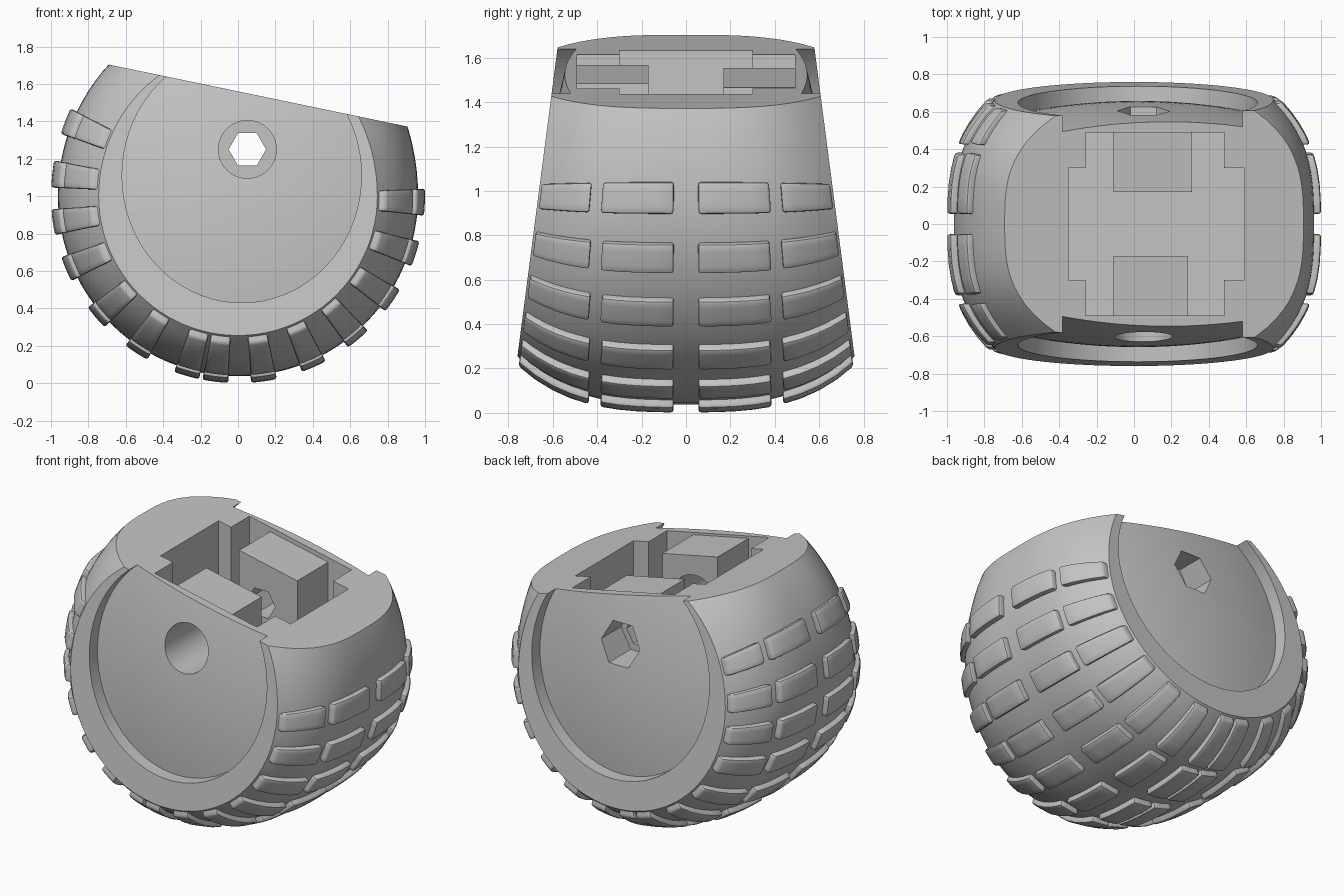
import bpy, bmesh
from math import sin, cos, pi, radians

if "Cube" in bpy.data.objects:
    bpy.data.objects.remove(bpy.data.objects["Cube"], do_unlink=True)

grey = bpy.data.materials.new("plain_grey")
grey.use_nodes = True
grey.diffuse_color = (0.55, 0.55, 0.55, 1)
grey.node_tree.nodes["Principled BSDF"].inputs["Base Color"].default_value = (0.55, 0.55, 0.55, 1)

CENTRE_Z = 1.0


def side_y(z):
    """Half width of the tapered wheel at a height."""
    return 0.76 - 0.13 * (z - 0.25)


def cut_z(x):
    """Height of the sloping top."""
    return 1.56 - 0.2075 * x


def crown(t):
    """Radius across the width, t from -1 to 1."""
    return 0.963 - 0.218 * abs(t) ** 3


def wheel_point(angle, t, lift=0.0):
    r = crown(t) + lift
    x, z = r * cos(angle), r * sin(angle)
    # The upper half is slightly taller, most of all on the low side
    z = CENTRE_Z + z * (1.05 + 0.1 * max(0, cos(angle)) if z > 0 else 1.0)
    return x, t * side_y(z), z


def make_object(name, bm):
    bmesh.ops.recalc_face_normals(bm, faces=bm.faces[:])
    mesh = bpy.data.meshes.new(name)
    bm.to_mesh(mesh)
    bm.free()
    mesh.materials.append(grey)
    obj = bpy.data.objects.new(name, mesh)
    bpy.context.collection.objects.link(obj)
    return obj


def skin(name, rings):
    """Closed surface through rings of points, with flat ends."""
    bm = bmesh.new()
    loops = [[bm.verts.new(p) for p in ring] for ring in rings]
    n = len(loops[0])
    for a, b in zip(loops, loops[1:]):
        for i in range(n):
            j = (i + 1) % n
            bm.faces.new((a[i], a[j], b[j], b[i]))
    bm.faces.new(loops[0])
    bm.faces.new(loops[-1])
    return make_object(name, bm)


def prism(name, outline, y0, y1):
    """Extrude an x-z outline between two y limits."""
    return skin(name, [[(x, y, z) for x, z in outline] for y in (y0, y1)])


def ellipse(cx, cz, rx, rz, n):
    return [(cx + rx * cos(2 * pi * i / n), cz + rz * sin(2 * pi * i / n)) for i in range(n)]


def rect(x0, x1, z0, z1):
    return [(x0, z0), (x1, z0), (x1, z1), (x0, z1)]


def recess_cutter(s):
    """Oval recess whose floor swells outward towards the middle."""
    rings = []
    for k in range(1, 11):
        q = k / 10
        depth = 0.02 + 0.065 * q * q
        rings.append([(x, s * (side_y(z) - depth), z)
                      for x, z in ellipse(0.02, 1.11, 0.64 * q, 0.68 * q, 72)])
    rings.append([(x, s * 1.2, z) for x, y, z in rings[-1]])
    return skin("recess_cutter", rings)


def activate(obj):
    bpy.ops.object.select_all(action='DESELECT')
    obj.select_set(True)
    bpy.context.view_layer.objects.active = obj


def carve(obj, cutters):
    activate(obj)
    for c in cutters:
        mod = obj.modifiers.new("carve", 'BOOLEAN')
        mod.operation = 'DIFFERENCE'
        mod.solver = 'EXACT'
        mod.object = c
        bpy.ops.object.modifier_apply(modifier=mod.name)


def smooth(obj, degrees=30):
    activate(obj)
    bpy.ops.object.shade_smooth_by_angle(angle=radians(degrees))


# Wheel body: crowned barrel with flat, tapered sides
SEG, ACROSS = 96, 24
body = skin("wheel_body", [[wheel_point(2 * pi * i / SEG, -1 + 2 * j / ACROSS) for i in range(SEG)]
                           for j in range(ACROSS + 1)])

# Cutters: sloping top, side recesses, cross-shaped cavity, axle holes
top_cut = prism("top_cutter", [(-2, cut_z(-2)), (2, cut_z(2)), (2, 3), (-2, 3)], -2, 2)
recesses = [recess_cutter(s) for s in (-1, 1)]
FLOOR = 0.95
cavity = [prism("cavity_cutter", rect(-0.35, 0.59, FLOOR, 2), -0.3, 0.3),
          prism("cavity_cutter", rect(-0.26, 0.48, FLOOR, 2), -0.49, 0.49)]
holes = [prism("front_hole_cutter", ellipse(0.05, 1.25, 0.155, 0.155, 40), -1, -0.1),
         prism("back_hole_cutter", ellipse(0.05, 1.25, 0.14, 0.15, 6), 0.4, 1),
         prism("axle_cutter", ellipse(0.05, 1.25, 0.1, 0.1, 6), -1.1, 1.1)]
cutters = [top_cut] + recesses + cavity + holes
carve(body, cutters)
smooth(body)

# Axle blocks inside the cavity
for name, s, x1, drop in (("front_axle_block", -1, 0.29, 0.015), ("back_axle_block", 1, 0.31, 0.03)):
    x0 = -0.11
    outline = [(x0, FLOOR - 0.03), (x1, FLOOR - 0.03), (x1, cut_z(x1) - drop), (x0, cut_z(x0) - drop)]
    block = prism(name, outline, s * 0.17, s * 0.495)
    carve(block, holes)
    smooth(block)

for c in cutters:
    bpy.data.objects.remove(c, do_unlink=True)

# One subdivided cube serves as the pattern for every tread block
pattern = bmesh.new()
bmesh.ops.create_cube(pattern, size=2)
bmesh.ops.subdivide_edges(pattern, edges=pattern.edges[:], cuts=3, use_grid_fill=True)
pattern.verts.index_update()
corners = [tuple(v.co) for v in pattern.verts]
quads = [[v.index for v in f.verts] for f in pattern.faces]
pattern.free()

# Tread blocks: four columns bent over the crown
bm = bmesh.new()
HALF_ANGLE = radians(4.0)
for deg in (157.5, 173.5, 188, 203, 220.5, 237, 254, 263, 278, 294, 310, 326, 342, 358):
    mid = radians(deg)
    edge = side_y(CENTRE_Z + 0.85 * sin(mid))
    for s in (-1, 1):
        for t0, t1 in ((0.055 / edge, 0.378 / edge), (0.43 / edge, 0.985)):
            verts = []
            for u, w, h in corners:
                t = s * (t0 + (t1 - t0) * (w + 1) / 2)
                verts.append(bm.verts.new(wheel_point(mid + u * HALF_ANGLE, t, 0.037 * h)))
            for quad in quads:
                bm.faces.new([verts[i] for i in quad])
tread = make_object("tread_blocks", bm)
bevel = tread.modifiers.new("soft_edges", 'BEVEL')
bevel.width = 0.012
bevel.segments = 2
bevel.limit_method = 'ANGLE'
bevel.angle_limit = radians(40)
activate(tread)
bpy.ops.object.modifier_apply(modifier=bevel.name)
smooth(tread, 40)
